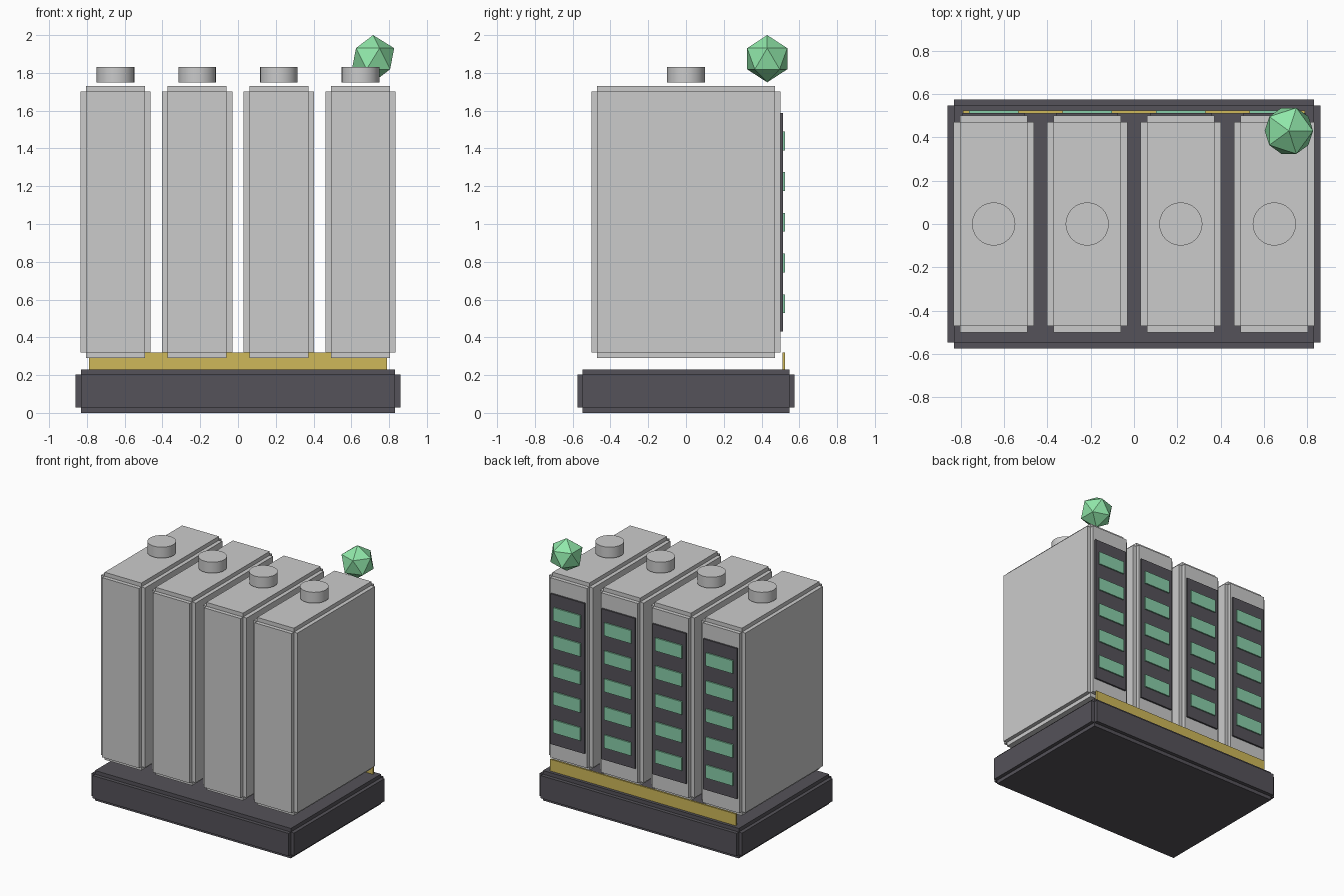
import bpy, bmesh
from mathutils import Matrix, Vector

if "Cube" in bpy.data.objects:
    bpy.data.objects.remove(bpy.data.objects["Cube"])


def material(name, rgb):
    m = bpy.data.materials.new(name)
    m.diffuse_color = (*rgb, 1)
    m.use_nodes = True
    m.node_tree.nodes["Principled BSDF"].inputs["Base Color"].default_value = m.diffuse_color
    return m


DARK = material("dark_casing", (0.09, 0.085, 0.10))
BRASS = material("brass", (0.62, 0.48, 0.10))
GREEN = material("indicator_green", (0.25, 0.62, 0.40))
GEM = material("gem_green", (0.28, 0.80, 0.40))


def boxes(name, specs, mat=None):
    """One object from (centre, size) boxes."""
    bm = bmesh.new()
    for c, s in specs:
        bmesh.ops.create_cube(bm, size=1, matrix=Matrix.Translation(c) @ Matrix.Diagonal((*s, 1)))
    me = bpy.data.meshes.new(name)
    bm.to_mesh(me)
    bm.free()
    ob = bpy.data.objects.new(name, me)
    bpy.context.collection.objects.link(ob)
    if mat:
        me.materials.append(mat)
    return ob


def stepped_block(name, centre, size, step, mat=None):
    """Block with notched edges: three crossing boxes, each full length on one axis."""
    specs = []
    for axis in range(3):
        s = [v - 2 * step for v in size]
        s[axis] = size[axis]
        specs.append((Vector(centre), s))
    return boxes(name, specs, mat)


# Base tray and rear contact strip
stepped_block("base", (0, 0, 0.115), (1.72, 1.15, 0.23), 0.028, DARK)
boxes("contact_strip", [((0, 0.517, 0.265), (1.58, 0.014, 0.11))], BRASS)

# Four cells, each with a cap, rear panel and five indicator bars
for i in range(4):
    x = (i - 1.5) * 0.432
    stepped_block(f"cell_{i+1}", (x, 0, 1.011), (0.372, 1.0, 1.44), 0.03)
    bpy.ops.mesh.primitive_cylinder_add(vertices=24, radius=0.1, depth=0.084, location=(x, 0, 1.79))
    cap = bpy.context.object
    cap.name = f"cap_{i+1}"
    bpy.ops.object.shade_smooth_by_angle()
    boxes(f"rear_panel_{i+1}", [((x, 0.506, 1.009), (0.286, 0.014, 1.155))], DARK)
    boxes(f"indicator_bars_{i+1}",
          [((x, 0.516, 1.009 + (k - 2) * 0.2155), (0.228, 0.014, 0.1)) for k in range(5)], GREEN)

# Faceted gem over the rear right corner
bpy.ops.mesh.primitive_ico_sphere_add(subdivisions=1, radius=0.125, location=(0.715, 0.43, 1.875))
gem = bpy.context.object
gem.name = "gem"
gem.data.materials.append(GEM)
